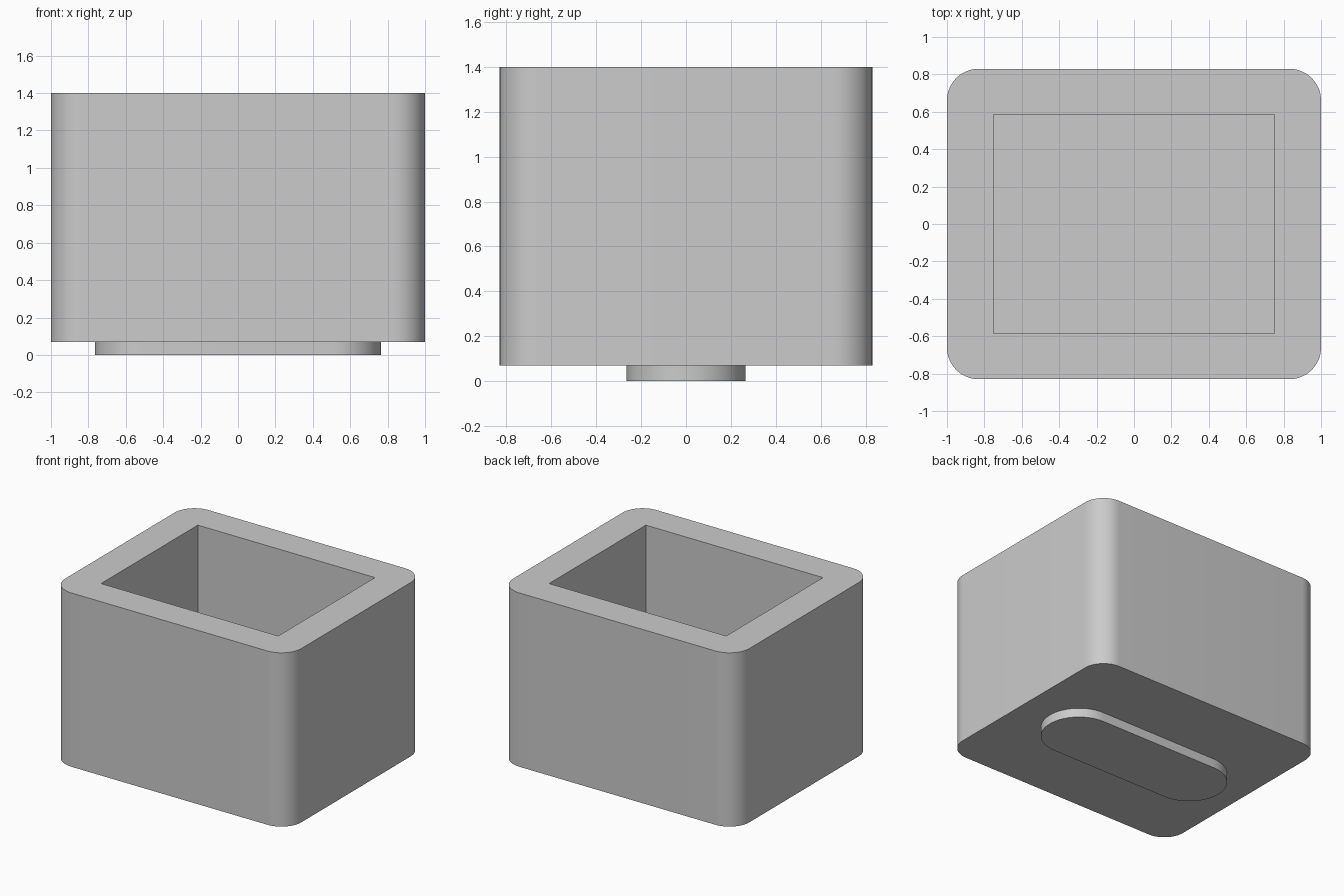
import bpy
import bmesh
from math import sin, cos, pi, radians

cube = bpy.data.objects.get("Cube")
if cube:
    bpy.data.objects.remove(cube, do_unlink=True)

grey = bpy.data.materials.new("light grey")
grey.use_nodes = True
grey.diffuse_color = (0.6, 0.6, 0.6, 1)
grey.node_tree.nodes["Principled BSDF"].inputs["Base Color"].default_value = (0.6, 0.6, 0.6, 1)


def rounded_outline(half_x, half_y, radius, steps=16):
    """Counter-clockwise rectangle outline with round corners."""
    points = []
    for corner, (sx, sy) in enumerate([(1, 1), (-1, 1), (-1, -1), (1, -1)]):
        for i in range(steps + 1):
            a = (corner + i / steps) * pi / 2
            p = (sx * (half_x - radius) + radius * cos(a),
                 sy * (half_y - radius) + radius * sin(a))
            points.append(p)
    return points


def prism(name, outline, bottom, top):
    """Extrude an outline between two heights."""
    bm = bmesh.new()
    base = bm.faces.new([bm.verts.new((x, y, bottom)) for x, y in outline])
    ext = bmesh.ops.extrude_face_region(bm, geom=[base], use_keep_orig=True)
    verts = [g for g in ext["geom"] if isinstance(g, bmesh.types.BMVert)]
    bmesh.ops.translate(bm, verts=verts, vec=(0, 0, top - bottom))
    bmesh.ops.remove_doubles(bm, verts=bm.verts, dist=0.0001)
    bmesh.ops.recalc_face_normals(bm, faces=bm.faces)
    mesh = bpy.data.meshes.new(name)
    bm.to_mesh(mesh)
    bm.free()
    mesh.materials.append(grey)
    obj = bpy.data.objects.new(name, mesh)
    bpy.context.collection.objects.link(obj)
    return obj


def smooth(obj):
    bpy.ops.object.select_all(action="DESELECT")
    obj.select_set(True)
    bpy.context.view_layer.objects.active = obj
    bpy.ops.object.shade_smooth_by_angle(angle=radians(30))


# Box body with rounded upright edges
body = prism("box_body", rounded_outline(1, 0.83, 0.17), 0.07, 1.4)
smooth(body)

# Sharp-cornered cavity, open at the top
hx, hy = 0.75, 0.585
cutter = prism("cavity_cutter", [(hx, hy), (-hx, hy), (-hx, -hy), (hx, -hy)], 0.32, 1.6)
cutter.hide_render = True
cutter.hide_viewport = True
cut = body.modifiers.new("cavity", "BOOLEAN")
cut.operation = "DIFFERENCE"
cut.solver = "EXACT"
cut.object = cutter

# Round-ended foot under the floor
foot = prism("base_foot", rounded_outline(0.765, 0.265, 0.265), 0, 0.07)
smooth(foot)
